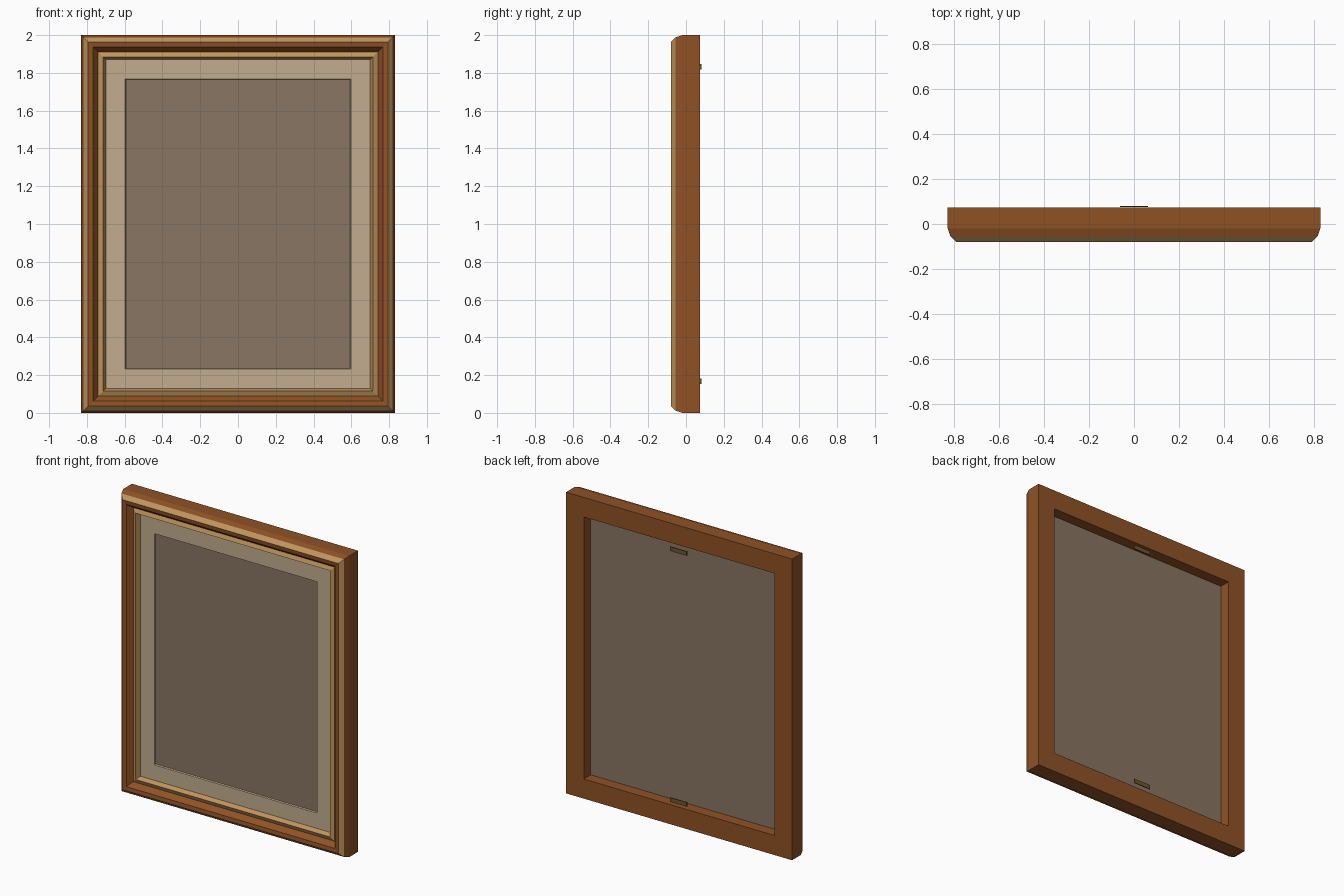
import bpy, bmesh

if "Cube" in bpy.data.objects:
    bpy.data.objects.remove(bpy.data.objects["Cube"])

W, H = 0.83, 1.0          # half width and half height of the frame
CZ = 1.0                  # height of the centre


def material(name, r, g, b):
    lin = [((c / 255 + 0.055) / 1.055) ** 2.4 for c in (r, g, b)]
    m = bpy.data.materials.new(name)
    m.diffuse_color = (*lin, 1)
    m.use_nodes = True
    m.node_tree.nodes["Principled BSDF"].inputs["Base Color"].default_value = m.diffuse_color
    return m


wood = material("brown wood", 143, 82, 37)
gold = material("pale gold", 192, 149, 92)
mat_card = material("beige card", 194, 174, 143)
board_grey = material("grey brown board", 137, 118, 99)
brass = material("dark brass", 109, 85, 44)


def mitred_ring(name, profile, half_w, half_h, mats):
    """Sweep a closed (inset, y, material index) profile round a rectangle."""
    bm = bmesh.new()
    loops = []
    for inset, y, _ in profile:
        a, b = half_w - inset, half_h - inset
        loops.append([bm.verts.new((sx * a, y, CZ + sz * b))
                      for sx, sz in ((-1, -1), (1, -1), (1, 1), (-1, 1))])
    n = len(profile)
    for i in range(n):
        p, q = loops[i], loops[(i + 1) % n]
        for k in range(4):
            j = (k + 1) % 4
            f = bm.faces.new((p[k], p[j], q[j], q[k]))
            f.material_index = profile[i][2]
    bmesh.ops.recalc_face_normals(bm, faces=bm.faces)
    me = bpy.data.meshes.new(name)
    bm.to_mesh(me)
    bm.free()
    for m in mats:
        me.materials.append(m)
    ob = bpy.data.objects.new(name, me)
    bpy.context.collection.objects.link(ob)
    return ob


def box(name, size, loc, mat):
    bpy.ops.mesh.primitive_cube_add(size=1, location=loc)
    ob = bpy.context.object
    ob.name = name
    ob.scale = size
    bpy.ops.object.transform_apply(location=False, rotation=False, scale=True)
    ob.data.materials.append(mat)
    return ob


# Moulded frame: material index belongs to the segment after each point
frame_profile = [
    (0.000, 0.073, 0),    # back outer edge, side wall
    (0.000, -0.020, 0),   # rounded shoulder
    (0.012, -0.055, 1),   # gold outer chamfer
    (0.037, -0.080, 0),   # front flat
    (0.063, -0.077, 0),   # slope into the cove
    (0.090, -0.042, 1),   # gold inner bead, outer side
    (0.116, -0.054, 1),   # gold inner bead, inner side
    (0.130, -0.022, 0),   # opening wall
    (0.130, 0.073, 0),    # back face
]
mitred_ring("frame", frame_profile, W, H, [wood, gold])

# Card mount with its window
mitred_ring("mount", [(0, -0.016, 0), (0, -0.024, 0),
                      (0.102, -0.024, 0), (0.106, -0.016, 0)],
            W - 0.13, H - 0.13, [mat_card])

# Picture panel, also seen from the back
box("backboard", (1.40, 0.016, 1.74), (0, -0.008, CZ), board_grey)

# Retaining clips on the back
for label, s in (("upper", 1), ("lower", -1)):
    box(label + "_clip", (0.124, 0.006, 0.028), (0, 0.078, CZ + s * 0.833), brass)
